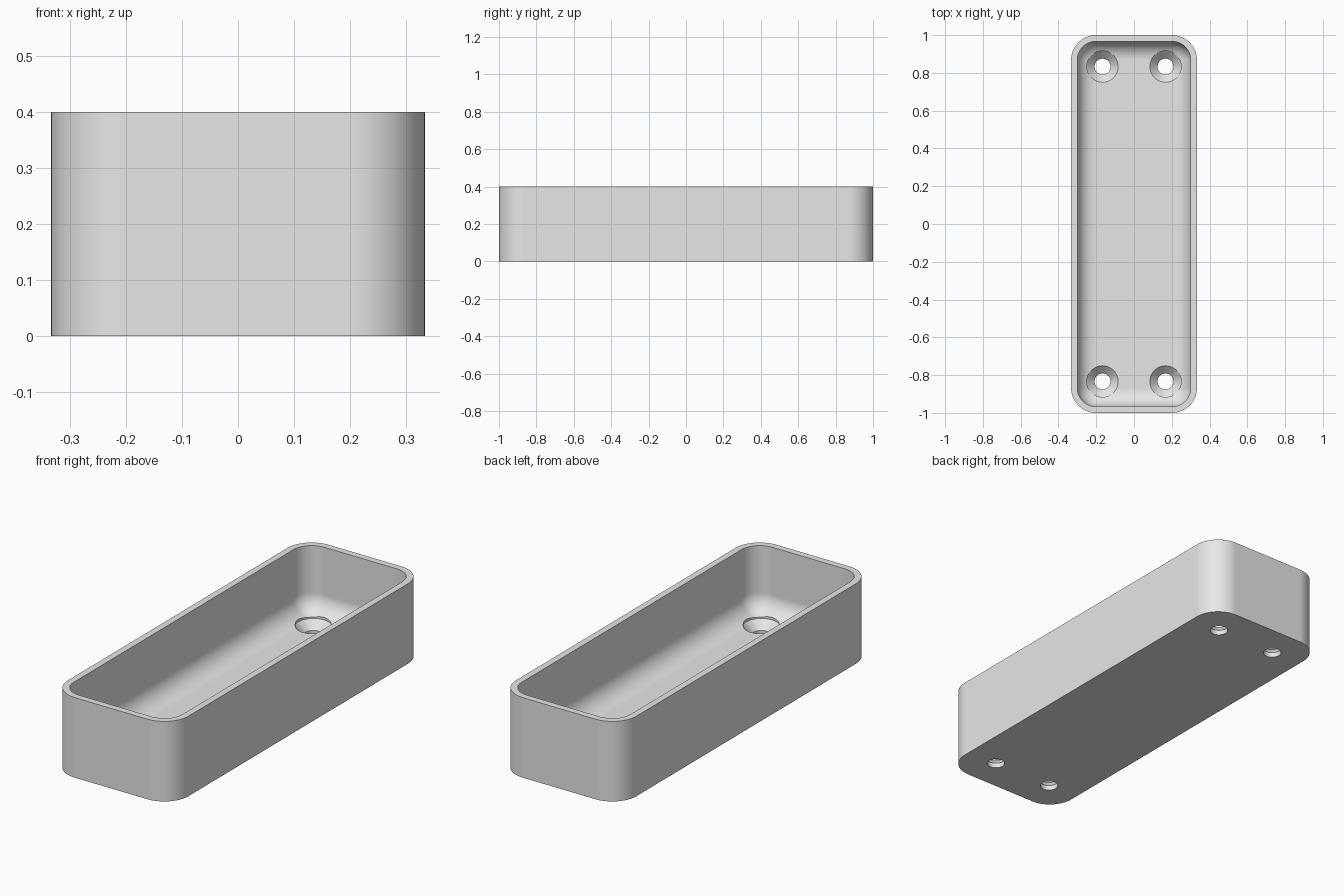
import bpy
import bmesh
from math import cos, sin, pi, radians

cube = bpy.data.objects.get("Cube")
if cube:
    bpy.data.objects.remove(cube, do_unlink=True)

HALF_X, HALF_Y, HEIGHT = 1 / 3, 1.0, 0.4
CORNER, WALL, FLOOR, FILLET = 0.133, 0.033, 0.067, 0.096
CORNER_STEPS, FILLET_STEPS, HOLE_SIDES = 16, 12, 48


def make_object(name, bm):
    bmesh.ops.recalc_face_normals(bm, faces=bm.faces)
    mesh = bpy.data.meshes.new(name)
    bm.to_mesh(mesh)
    bm.free()
    obj = bpy.data.objects.new(name, mesh)
    bpy.context.collection.objects.link(obj)
    return obj


def loft(bm, rings):
    """Skin a stack of equal-length point rings and cap both ends."""
    loops = [[bm.verts.new(p) for p in ring] for ring in rings]
    for a, b in zip(loops, loops[1:]):
        for i in range(len(a)):
            j = (i + 1) % len(a)
            bm.faces.new((a[i], a[j], b[j], b[i]))
    bm.faces.new(loops[0])
    bm.faces.new(loops[-1])


def rounded_rectangle(inset, z):
    points = []
    radius = CORNER - inset
    for k, (sx, sy) in enumerate(((1, 1), (-1, 1), (-1, -1), (1, -1))):
        for i in range(CORNER_STEPS + 1):
            t = (k + i / CORNER_STEPS) * pi / 2
            points.append((sx * (HALF_X - CORNER) + radius * cos(t),
                           sy * (HALF_Y - CORNER) + radius * sin(t), z))
    return points


def circle(x, y, radius, z):
    return [(x + radius * cos(2 * pi * i / HOLE_SIDES),
             y + radius * sin(2 * pi * i / HOLE_SIDES), z)
            for i in range(HOLE_SIDES)]


# Open tray: outer wall, rim, inner wall, then a fillet into the floor
profile = [(0, 0), (0, HEIGHT), (WALL, HEIGHT)]
for i in range(FILLET_STEPS + 1):
    t = i / FILLET_STEPS * pi / 2
    profile.append((WALL + FILLET * (1 - cos(t)),
                    FLOOR + FILLET * (1 - sin(t))))
bm = bmesh.new()
loft(bm, [rounded_rectangle(inset, z) for inset, z in profile])
tray = make_object("tray", bm)

# Four countersunk screw holes
bm = bmesh.new()
for x in (-1 / 6, 1 / 6):
    for y in (-5 / 6, 5 / 6):
        loft(bm, [circle(x, y, r, z) for r, z in
                  ((0.042, -0.05), (0.042, 0.025), (0.083, 0.066), (0.083, 0.2))])
cutter = make_object("screw_hole_cutter", bm)
cutter.hide_render = True

bpy.ops.object.select_all(action='DESELECT')
bpy.context.view_layer.objects.active = tray
tray.select_set(True)
cut = tray.modifiers.new("screw_holes", 'BOOLEAN')
cut.operation = 'DIFFERENCE'
cut.solver = 'EXACT'
cut.object = cutter
bpy.ops.object.modifier_apply(modifier=cut.name)
bpy.data.objects.remove(cutter, do_unlink=True)

# Smooth corners with crisp rims
bpy.ops.object.shade_smooth_by_angle(angle=radians(30))
weighted = tray.modifiers.new("flat_panels", 'WEIGHTED_NORMAL')
weighted.keep_sharp = True

# Single grey material
grey = bpy.data.materials.new("light_grey")
grey.use_nodes = True
colour = (0.8, 0.8, 0.8, 1)
grey.diffuse_color = colour
grey.node_tree.nodes["Principled BSDF"].inputs["Base Color"].default_value = colour
tray.data.materials.clear()
tray.data.materials.append(grey)
